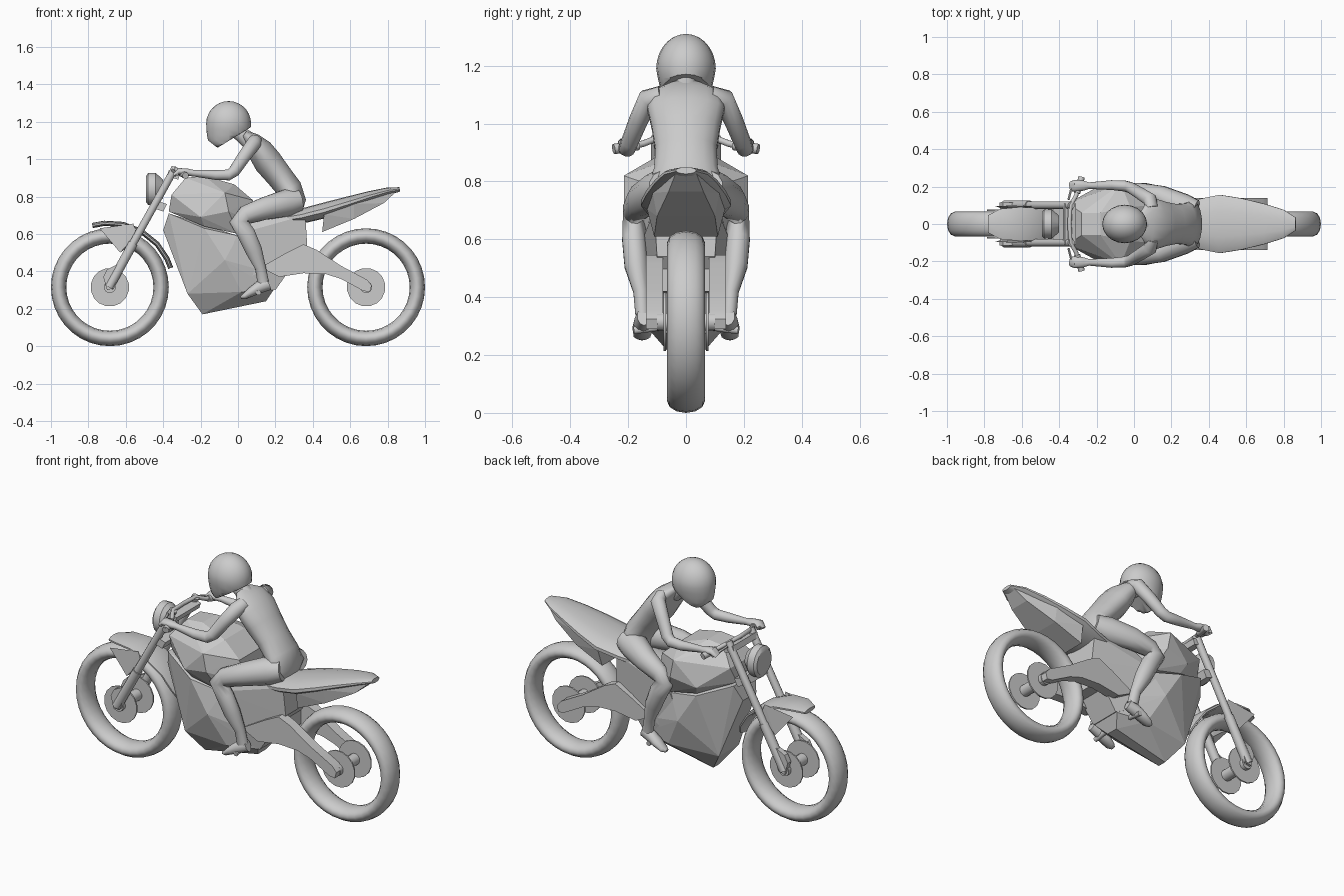
import bpy, bmesh, math
from mathutils import Vector


def finish(name, bm, mirror=False, smooth=40):
    bmesh.ops.recalc_face_normals(bm, faces=bm.faces)
    me = bpy.data.meshes.new(name)
    bm.to_mesh(me)
    bm.free()
    ob = bpy.data.objects.new(name, me)
    bpy.context.collection.objects.link(ob)
    bpy.ops.object.select_all(action='DESELECT')
    ob.select_set(True)
    bpy.context.view_layer.objects.active = ob
    if smooth:
        bpy.ops.object.shade_smooth_by_angle(angle=math.radians(smooth))
    if mirror:
        m = ob.modifiers.new("mirror", 'MIRROR')
        m.use_axis = (False, True, False)
        m.use_clip = False
        m.use_mirror_merge = False
    return ob


def loft(name, secs, n=12, mirror=False, smooth=50, ref=(0, 1, 0)):
    """Elliptic rings (x, y, z, half width, half thickness) along a path."""
    bm = bmesh.new()
    pts = [Vector(s[:3]) for s in secs]
    rings = []
    for i, s in enumerate(secs):
        t = (pts[min(i + 1, len(pts) - 1)] - pts[max(i - 1, 0)]).normalized()
        side = Vector(ref)
        side = (side - t * side.dot(t)).normalized()
        up = t.cross(side)
        ring = []
        for k in range(n):
            a = 2 * math.pi * (k + .5) / n
            ring.append(bm.verts.new(pts[i] + side * s[3] * math.cos(a) + up * s[4] * math.sin(a)))
        rings.append(ring)
    for r, q in zip(rings, rings[1:]):
        for k in range(n):
            bm.faces.new((r[k], r[(k + 1) % n], q[(k + 1) % n], q[k]))
    bm.faces.new(rings[0])
    bm.faces.new(rings[-1])
    return finish(name, bm, mirror, smooth)


def rod(name, a, b, r, n=12, mirror=False):
    ref = (1, 0, 0) if abs(a[1] - b[1]) > .05 else (0, 1, 0)
    return loft(name, [(*a, r, r), (*b, r, r)], n, mirror, 50, ref)


def hull(name, pts, both=True, mirror=False):
    """Faceted convex shell; points are repeated on the other side."""
    bm = bmesh.new()
    for x, y, z in pts:
        bm.verts.new((x, y, z))
        if both:
            bm.verts.new((x, -y, z))
    res = bmesh.ops.convex_hull(bm, input=bm.verts)
    junk = [v for v in set(res["geom_interior"] + res["geom_unused"]) if isinstance(v, bmesh.types.BMVert)]
    bmesh.ops.delete(bm, geom=junk, context='VERTS')
    return finish(name, bm, mirror, 0)


def prism(name, profile, y0, y1, mirror=False):
    bm = bmesh.new()
    f = bm.faces.new([bm.verts.new((x, y0, z)) for x, z in profile])
    ext = bmesh.ops.extrude_face_region(bm, geom=[f])["geom"]
    bmesh.ops.translate(bm, vec=(0, y1 - y0, 0), verts=[v for v in ext if isinstance(v, bmesh.types.BMVert)])
    return finish(name, bm, mirror, 30)


# wheels: tyre, hub and brake discs
for label, cx in (("front", -.685), ("rear", .685)):
    bpy.ops.mesh.primitive_torus_add(major_radius=.274, minor_radius=.041, major_segments=36,
                                     minor_segments=12, location=(cx, 0, .315),
                                     rotation=(math.pi / 2, 0, 0))
    tyre = bpy.context.object
    tyre.name = label + "_tyre"
    tyre.scale.z = 1.6
    bpy.ops.object.shade_smooth_by_angle(angle=math.radians(60))
    rod(label + "_hub", (cx, -.1, .315), (cx, .1, .315), .032)
    loft(label + "_disc", [(cx, .07, .315, .103, .103), (cx, .078, .315, .103, .103)],
         16, True, 30, (1, 0, 0))

# front fork, calipers, clamps
rod("fork_leg", (-.60, .1, .48), (-.335, .1, .955), .021, mirror=True)
rod("fork_slider", (-.69, .1, .315), (-.56, .1, .55), .026, mirror=True)
prism("fork_caliper", [(-.72, .37), (-.70, .41), (-.62, .45), (-.66, .31), (-.70, .30)], .085, .115, True)
prism("upper_clamp", [(-.38, .91), (-.37, .94), (-.31, .92), (-.32, .89)], -.11, .11)
prism("lower_clamp", [(-.46, .74), (-.44, .78), (-.38, .76), (-.40, .72)], -.11, .11)

# front fender following the tyre
fender = []
for deg, w in ((106, .05), (95, .085), (78, .095), (60, .09), (42, .075), (26, .06), (17, .03)):
    a = math.radians(deg)
    fender.append((-.685 + .34 * math.cos(a), 0, .318 + .34 * math.sin(a), w, .014))
loft("front_fender", fender, 10)
hull("fender_bracket", [(-.74, .095, .63), (-.56, .095, .655), (-.54, .095, .60), (-.63, .1, .50),
                        (-.70, .08, .60), (-.62, .085, .64), (-.60, .075, .52)], False, True)

# headlight
loft("headlight", [(-.492, 0, .84, .066, .07), (-.48, 0, .84, .08, .088), (-.44, 0, .84, .08, .088),
                   (-.40, 0, .84, .045, .05)], 16, smooth=35)

# handlebar, grips, levers
loft("handlebar", [(-.345, -.005, .95, .012, .012), (-.34, .10, .95, .012, .012),
                   (-.31, .15, .93, .012, .012), (-.28, .25, .912, .012, .012)],
     8, True, ref=(1, 0, 0))
rod("grip", (-.305, .165, .926), (-.28, .25, .912), .018, 10, True)
rod("lever", (-.35, .13, .94), (-.325, .23, .915), .007, 6, True)

# faceted bodywork
hull("lower_fairing", [(-.40, .06, .62), (-.37, .10, .71), (-.18, .17, .63), (.0, .14, .59),
                       (-.07, .175, .46), (-.27, .09, .28), (-.19, .025, .17), (.15, .035, .24),
                       (.02, .13, .29), (.19, .09, .30), (.22, .09, .38)])
hull("fuel_tank", [(-.37, .07, .72), (-.355, .11, .81), (-.28, .06, .90), (-.18, .06, .91),
                   (-.02, .09, .865), (-.20, .195, .69), (-.07, .215, .82), (-.05, .215, .72),
                   (.08, .10, .78), (.10, .10, .66), (-.18, .16, .64), (.0, .15, .60)])
hull("mid_frame", [(-.07, .15, .46), (.0, .15, .60), (.10, .12, .69), (.36, .11, .70),
                   (.37, .10, .54), (.29, .09, .44), (.20, .09, .30), (.05, .13, .36)])

# seat and tail
loft("seat", [(.08, 0, .66, .08, .03), (.22, 0, .675, .11, .035), (.34, 0, .695, .135, .04),
              (.46, 0, .725, .16, .042), (.58, 0, .762, .14, .036), (.70, 0, .80, .11, .028),
              (.80, 0, .828, .078, .02), (.865, 0, .838, .035, .012)], 14)
hull("tail_unit", [(.45, .11, .61), (.46, .135, .705), (.62, .115, .76), (.85, .035, .83),
                   (.78, .06, .765), (.62, .10, .68)])

# swingarm
arm = [(.12, .42), (.26, .50), (.35, .545), (.42, .515), (.55, .43), (.69, .355), (.715, .325),
       (.705, .29), (.67, .295), (.55, .36), (.47, .385), (.35, .39), (.22, .37)]
prism("swingarm", arm, .08, .138, True)
prism("swingarm_bridge", [(.24, .41), (.26, .49), (.34, .52), (.34, .42)], -.08, .08)
rod("foot_peg", (.11, .07, .30), (.11, .18, .285), .014, 8, True)

# rider
loft("rider_torso", [(.035, 0, 1.135, .06, .02), (.075, 0, 1.105, .125, .042), (.115, 0, 1.05, .135, .07),
                     (.16, 0, .985, .12, .078), (.22, 0, .91, .108, .072), (.275, 0, .84, .112, .07),
                     (.30, 0, .775, .14, .065), (.29, 0, .71, .11, .05)], 16)
loft("rider_neck", [(.07, 0, 1.09, .05, .05), (.02, 0, 1.13, .042, .042), (-.04, 0, 1.18, .042, .042)])
loft("rider_arm", [(.095, .085, 1.10, .03, .035), (.085, .13, 1.085, .037, .04), (.03, .165, 1.01, .033, .036),
                   (-.02, .195, .935, .03, .032), (-.05, .203, .915, .03, .03), (-.12, .208, .915, .027, .027),
                   (-.24, .205, .925, .018, .018), (-.27, .205, .93, .028, .02), (-.315, .205, .935, .032, .018),
                   (-.34, .20, .915, .026, .01)], 12, True)
loft("rider_leg", [(.33, .07, .78, .06, .06), (.26, .09, .765, .075, .075), (.14, .15, .735, .058, .062),
                   (.04, .178, .70, .042, .052), (.005, .18, .665, .04, .052), (.045, .18, .60, .042, .05),
                   (.085, .172, .51, .042, .046), (.12, .155, .42, .028, .03), (.135, .15, .34, .026, .032)],
     12, True, 60)
loft("rider_foot", [(.165, .145, .335, .024, .035), (.12, .147, .318, .032, .034), (.075, .15, .292, .036, .026),
                    (.035, .152, .266, .03, .016), (.015, .152, .258, .015, .008)], 10, True, 60)

# helmet: sphere with a straightened, slanted lower half
bm = bmesh.new()
bmesh.ops.create_uvsphere(bm, u_segments=20, v_segments=14, radius=1)
for v in bm.verts:
    x, y, z = v.co
    h = math.hypot(x, y)
    if z < 0 and h > .01:
        k = h ** .35 / h
        x, y, z = x * k, y * k * (1 + .2 * z), z * 1.2
    wx = -.05 + .12 * x
    v.co = (wx, .103 * y, max(1.19 + .12 * z, 1.06 + .62 * max(wx + .11, 0), 1.06 + .8 * max(-.11 - wx, 0)))
finish("helmet", bm, False, 40)
